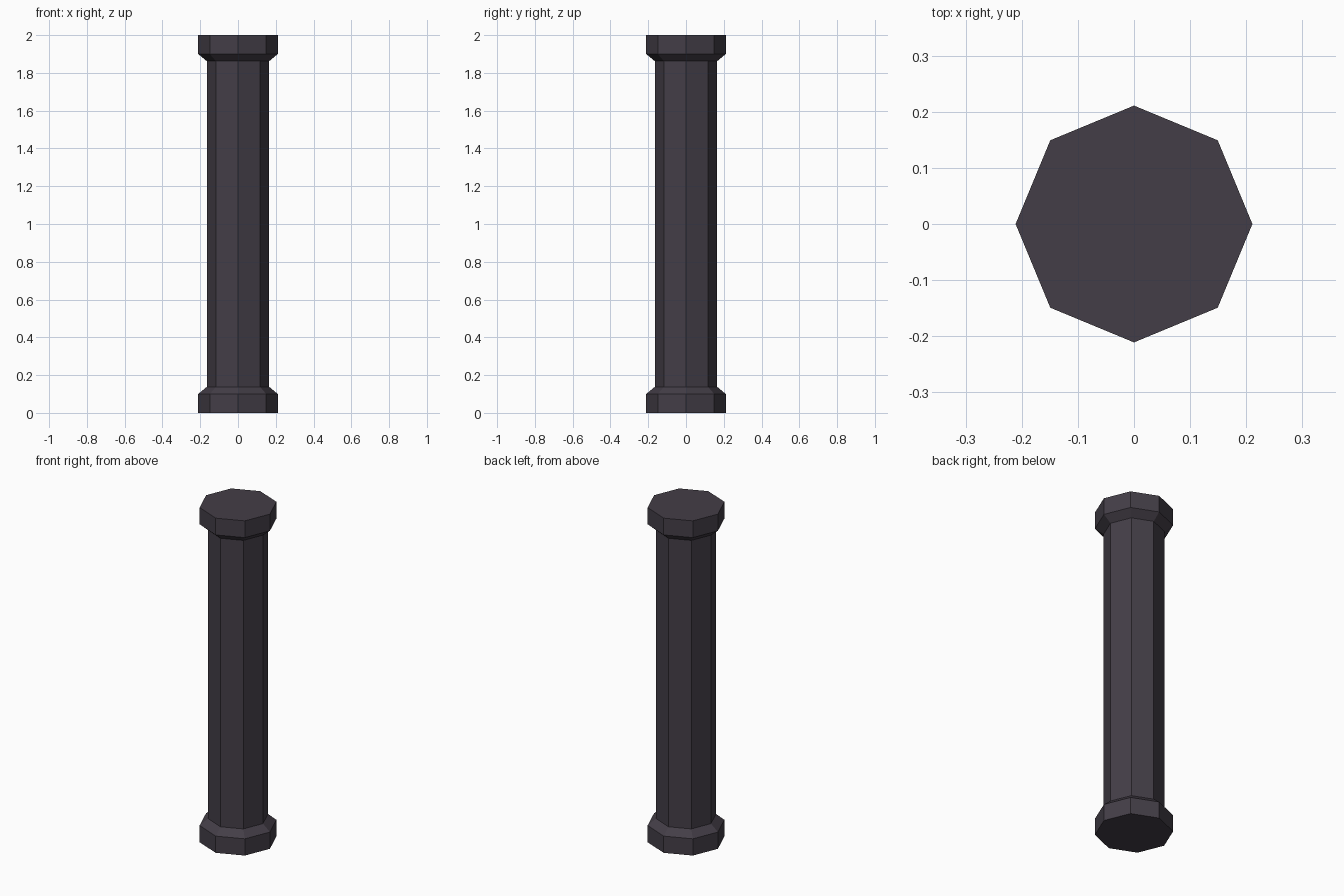
import bpy, bmesh, math

if "Cube" in bpy.data.objects:
    bpy.data.objects.remove(bpy.data.objects["Cube"])

SIDES = 8
stone = bpy.data.materials.new("dark_stone")
stone.diffuse_color = (0.057, 0.048, 0.063, 1)
stone.use_nodes = True
stone.node_tree.nodes["Principled BSDF"].inputs["Base Color"].default_value = stone.diffuse_color

# Column profile: (radius, height) for plinth, chamfers, shaft and capital
half = [(0.211, 0.0), (0.211, 0.10), (0.165, 0.138)]
profile = half + [(r, 2.0 - z) for r, z in reversed(half)]

# Octagonal rings with corners on the axes, skinned into one closed column
bm = bmesh.new()
rings = []
for r, z in profile:
    rings.append([bm.verts.new((r * math.cos(math.tau * i / SIDES),
                                r * math.sin(math.tau * i / SIDES), z))
                  for i in range(SIDES)])
for low, high in zip(rings, rings[1:]):
    for i in range(SIDES):
        j = (i + 1) % SIDES
        bm.faces.new((low[i], low[j], high[j], high[i]))

# Flat ends
bm.faces.new(list(reversed(rings[0])))
bm.faces.new(rings[-1])
bmesh.ops.recalc_face_normals(bm, faces=bm.faces[:])

mesh = bpy.data.meshes.new("octagonal_column")
bm.to_mesh(mesh)
bm.free()
mesh.materials.append(stone)
column = bpy.data.objects.new("octagonal_column", mesh)
bpy.context.collection.objects.link(column)
